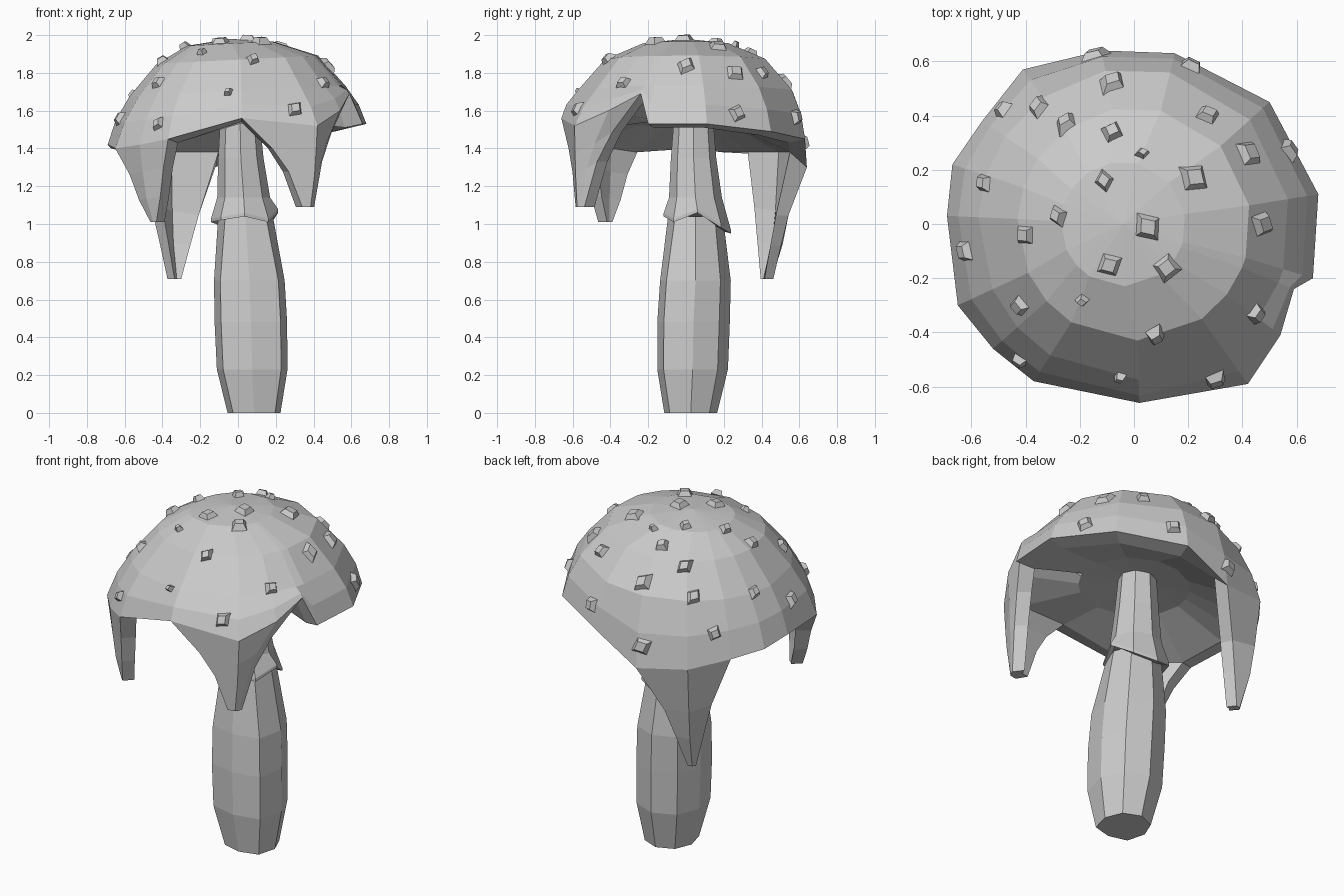
import bpy, bmesh, math, random
from mathutils import Vector, Matrix
from mathutils.bvhtree import BVHTree

random.seed(4)
default = bpy.data.objects.get("Cube")
if default:
    bpy.data.objects.remove(default, do_unlink=True)

GREY = (0.6, 0.6, 0.6, 1)
clay = bpy.data.materials.new("plain grey")
clay.use_nodes = True
clay.diffuse_color = GREY
clay.node_tree.nodes["Principled BSDF"].inputs["Base Color"].default_value = GREY


def finish(bm, name):
    """Turn a bmesh into a flat-shaded grey object."""
    bmesh.ops.recalc_face_normals(bm, faces=bm.faces)
    mesh = bpy.data.meshes.new(name)
    bm.to_mesh(mesh)
    bm.free()
    mesh.materials.append(clay)
    obj = bpy.data.objects.new(name, mesh)
    bpy.context.collection.objects.link(obj)
    return obj


def bridge(bm, a, b, closed=True):
    """Join two rows of vertices with quads."""
    n = len(a)
    for i in range(n if closed else n - 1):
        j = (i + 1) % n
        bm.faces.new((a[i], a[j], b[j], b[i]))


def fan(bm, ring, point):
    centre = bm.verts.new(point)
    for i, v in enumerate(ring):
        bm.faces.new((v, ring[(i + 1) % len(ring)], centre))


# Cap: uneven rim, slightly tilted dome above it and a shallow ceiling below
RIM = [Vector(p) for p in (
    (.02, -.66, 1.56), (.42, -.59, 1.52), (.54, -.41, 1.6), (.59, -.24, 1.69),
    (.66, -.2, 1.53), (.68, .11, 1.53), (.5, .45, 1.49), (.15, .63, 1.45),
    (-.12, .64, 1.3), (-.41, .57, 1.34), (-.56, .38, 1.37), (-.67, .22, 1.4),
    (-.69, .03, 1.42), (-.65, -.3, 1.4), (-.52, -.46, 1.42), (-.37, -.58, 1.45))]

cap = bmesh.new()


def inset(p, scale=.86):
    return Vector((p.x * scale, p.y * scale, p.z))


def cap_ring(radius, z, shift=0):
    points = []
    for p in RIM:
        d = Vector((p.x, p.y, 0)).normalized() * radius
        points.append(Vector((d.x + shift, d.y, z + d.x * .05)))
    return points


def add_row(points):
    return [cap.verts.new(p) for p in points]


shoulder = cap_ring(.575, 1.705)
bulge = []
for low, high in zip(RIM, shoulder):
    mid = (low + high) / 2
    bulge.append(Vector((mid.x * 1.025, mid.y * 1.025, mid.z)))
rim = add_row(RIM)
rows = [rim] + [add_row(r) for r in (
    bulge, shoulder, cap_ring(.43, 1.87), cap_ring(.23, 1.955, -.04))]
for lower, upper in zip(rows, rows[1:]):
    bridge(cap, lower, upper)
fan(cap, rows[-1], (-.04, 0, 1.98))
lining = [inset(p) for p in RIM]
for p in lining:
    p.z = max(p.z - .02, 1.38)
inner = add_row(lining)
ceiling = add_row(cap_ring(.3, 1.53))
bridge(cap, inner, ceiling)
fan(cap, ceiling, (.02, .03, 1.56))

# Drips: rim range, tip position, then width and height fractions
DRIPS = (
    (range(0, 4), Vector((.38, -.575, 1.09)), ((.55, .66), (.31, .4), (.11, 0))),
    (range(8, 11), Vector((-.355, .445, .71)), ((.5, .57), (.3, .3), (.09, 0))),
    (range(13, 16), Vector((-.44, -.45, 1.01)), ((.64, .65), (.4, .3), (.11, 0))),
)
covered = set()
for ids, tip, steps in DRIPS:
    covered.update(ids[:-1])
    out_row, in_row = [rim[i] for i in ids], [inner[i] for i in ids]
    for width, height in steps:
        points = []
        for i in ids:
            w = max(width, math.sqrt(height)) if i == ids[1] else width
            p = tip + (RIM[i] - tip) * w
            p.z = tip.z + (RIM[i].z - tip.z) * height
            points.append(p)
        new_out = add_row(points)
        new_in = add_row([inset(p, .9 - height * .04) for p in points])
        bridge(cap, out_row, new_out, False)
        bridge(cap, in_row, new_in, False)
        for k in (0, -1):
            cap.faces.new((out_row[k], new_out[k], new_in[k], in_row[k]))
        out_row, in_row = new_out, new_in
    bridge(cap, out_row, in_row, False)

# Rim thickness wherever no drip hangs
for i in range(len(RIM)):
    if i not in covered:
        j = (i + 1) % len(RIM)
        cap.faces.new((rim[i], rim[j], inner[j], inner[i]))
bmesh.ops.recalc_face_normals(cap, faces=cap.faces)
surface = BVHTree.FromBMesh(cap)
finish(cap, "cap")

# Warts: low truncated pyramids on the cap, grouped by size
SPOTS = {
    .032: ((.03, .26), (-.05, -.56), (-.19, -.28)),
    .05: ((-.08, .34), (-.11, .16), (-.55, .15), (-.28, .03), (-.4, -.04),
          (-.48, .42), (.08, -.41), (.45, -.33), (-.42, -.3), (-.42, -.5)),
    .06: ((.21, .58), (-.35, .43), (-.25, .37), (.57, .27), (.27, .4),
          (-.09, -.15), (.12, -.16), (-.62, -.1), (.3, -.57)),
    .072: ((-.17, .64), (-.08, .52), (.22, .17), (.42, .26), (.05, -.01), (.47, 0)),
}
warts = bmesh.new()
for size, spots in SPOTS.items():
    for x, y in spots:
        hit, normal, _, _ = surface.ray_cast(Vector((x, y, 3)), Vector((0, 0, -1)))
        if hit is None or hit.z < 1.4:
            hit, normal, _, _ = surface.find_nearest(Vector((x, y * 1.1, 1.44)))
        place = (Matrix.Translation(hit + normal * .008)
                 @ normal.to_track_quat('Z', 'Y').to_matrix().to_4x4()
                 @ Matrix.Rotation(random.uniform(.4, 1.2), 4, 'Z')
                 @ Matrix.Diagonal((1, random.uniform(.75, 1), 1, 1)))
        bmesh.ops.create_cone(warts, cap_ends=True, segments=4, radius1=size,
                              radius2=size * .55, depth=.036, matrix=place)
finish(warts, "cap_warts")


def octagon(bm, x, y, z, radius, corner=1):
    """Ring of eight; z is a height or list of heights, corner swells the front."""
    heights = z if isinstance(z, list) else [z] * 8
    ring = []
    for i, h in enumerate(heights):
        r = radius * (corner if i in (5, 7) else 1)
        a = i * math.pi / 4
        ring.append(bm.verts.new((x + r * math.cos(a), y + r * math.sin(a), h)))
    return ring


def lathe(name, sections):
    bm = bmesh.new()
    rings = [octagon(bm, *s) for s in sections]
    for a, b in zip(rings, rings[1:]):
        bridge(bm, a, b)
    bm.faces.new(rings[0])
    bm.faces.new(rings[-1])
    finish(bm, name)


# Stem with a slight lean, a swollen base and fuller front corners
lathe("stem", ((.085, .025, 0, .14, 1.12), (.075, .035, .23, .187, 1.16),
               (.068, .04, .48, .192, 1.16), (.06, .05, .7, .187, 1.16),
               (.04, .05, 1.04, .145, 1.05)))

# Upper stem flaring into a ragged skirt
hem = [1.06, .98, .95, .99, 1.01, 1.02, 1.04, 1.01]
lathe("stem_skirt", ((.035, .055, [h + .01 for h in hem], .145),
                     (.035, .06, hem, .178),
                     (.035, .06, [h + .018 for h in hem], .178),
                     (.03, .05, 1.14, .14), (.015, .04, 1.35, .12),
                     (.01, .04, 1.58, .102)))
